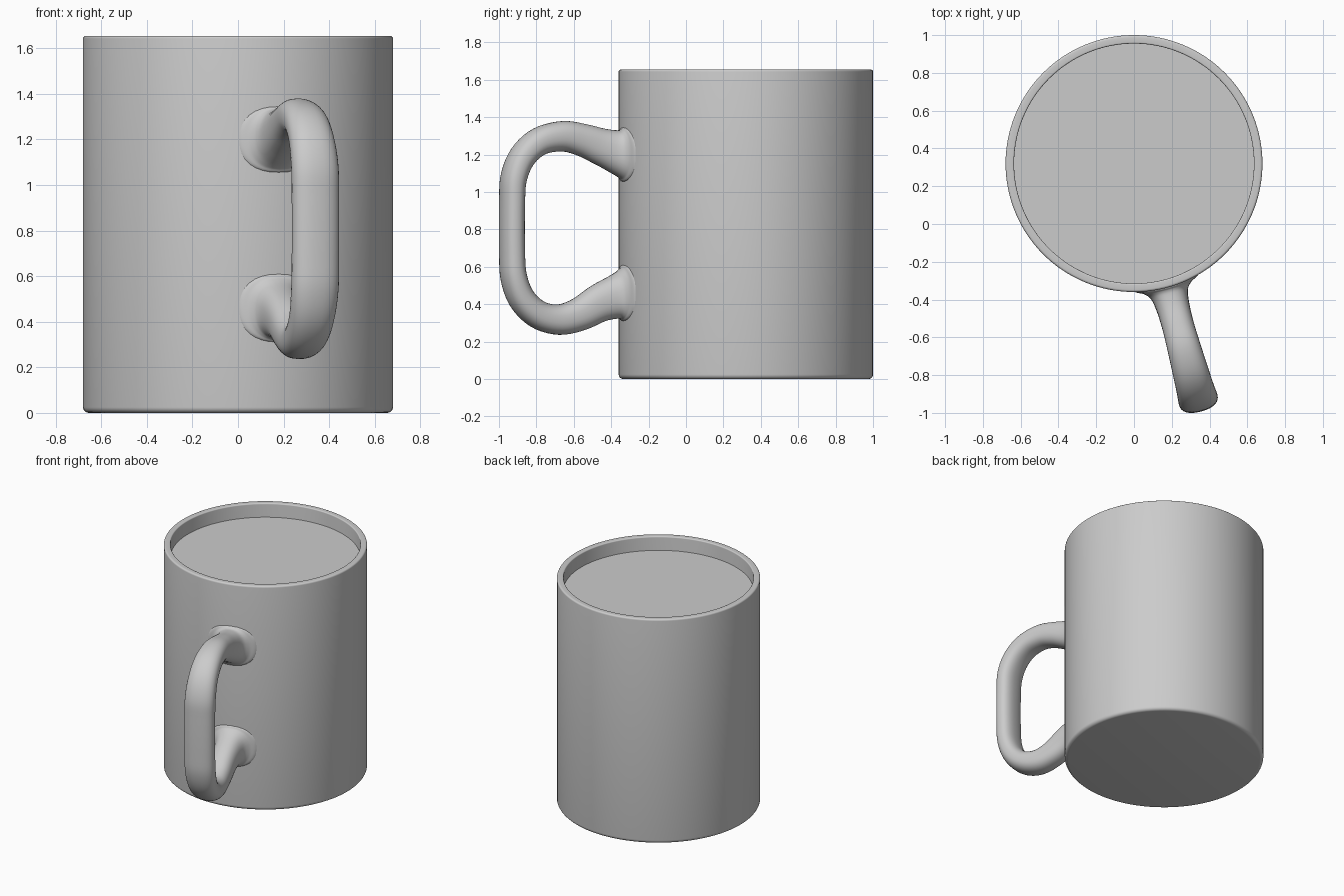
import bpy, math

if "Cube" in bpy.data.objects:
    bpy.data.objects.remove(bpy.data.objects["Cube"])

CY, R, H = 0.32, 0.68, 1.655      # cup axis y, outer radius, height
ANG = math.radians(15.2)          # handle swings this far from -y towards +x
CA, SA = math.cos(ANG), math.sin(ANG)


def make_object(name, verts, faces):
    me = bpy.data.meshes.new(name)
    me.from_pydata(verts, [], faces)
    ob = bpy.data.objects.new(name, me)
    bpy.context.collection.objects.link(ob)
    bpy.ops.object.select_all(action='DESELECT')
    ob.select_set(True)
    bpy.context.view_layer.objects.active = ob
    bpy.ops.object.mode_set(mode='EDIT')
    bpy.ops.mesh.select_all(action='SELECT')
    bpy.ops.mesh.normals_make_consistent(inside=False)
    bpy.ops.object.mode_set(mode='OBJECT')
    bpy.ops.object.shade_smooth_by_angle(angle=math.radians(35))
    return ob


def skin(rings, n):
    """Quads between consecutive rings, n-gon caps on both ends."""
    verts = [v for ring in rings for v in ring]
    faces = [(i * n + j, i * n + (j + 1) % n, (i + 1) * n + (j + 1) % n, (i + 1) * n + j)
             for i in range(len(rings) - 1) for j in range(n)]
    faces += [tuple(range(n)), tuple(range(len(verts) - n, len(verts)))]
    return verts, faces


def circle(r, z, n=128):
    return [(r * math.cos(math.tau * j / n), CY + r * math.sin(math.tau * j / n), z) for j in range(n)]


def corner(r, z, rad, a0, a1, steps=5):
    return [(r + rad * math.cos(math.radians(a0 + (a1 - a0) * i / steps)),
             z + rad * math.sin(math.radians(a0 + (a1 - a0) * i / steps))) for i in range(steps + 1)]


# Cup: turned profile from the base, over the rim and down inside
profile = (corner(R - 0.025, 0.025, 0.025, -90, 0)
           + corner(R - 0.012, H - 0.012, 0.012, 0, 90)
           + corner(0.635 + 0.008, H - 0.008, 0.008, 90, 180)
           + [(0.635, 0.08), (0.61, 0.055)])
make_object("cup", *skin([circle(r, z) for r, z in profile], 128))

# Drink surface just below the rim
make_object("drink", circle(0.636, 1.553), [tuple(range(128))])

# Handle stations: y and z in the side view, width across, thickness
stations = [
    (-0.29, 1.200, 0.40, 0.32), (-0.335, 1.200, 0.35, 0.29), (-0.35, 1.203, 0.26, 0.262),
    (-0.38, 1.213, 0.20, 0.235), (-0.45, 1.240, 0.175, 0.20), (-0.55, 1.277, 0.17, 0.175),
    (-0.66, 1.298, 0.178, 0.163), (-0.78, 1.272, 0.19, 0.15), (-0.87, 1.195, 0.20, 0.14),
    (-0.92, 1.080, 0.21, 0.132), (-0.93, 0.940, 0.21, 0.127), (-0.93, 0.680, 0.21, 0.127),
    (-0.92, 0.540, 0.21, 0.132), (-0.875, 0.425, 0.20, 0.14), (-0.79, 0.345, 0.19, 0.15),
    (-0.68, 0.318, 0.178, 0.163), (-0.57, 0.346, 0.17, 0.178), (-0.46, 0.408, 0.175, 0.205),
    (-0.38, 0.442, 0.20, 0.24), (-0.35, 0.455, 0.26, 0.27), (-0.335, 0.460, 0.35, 0.30),
    (-0.29, 0.460, 0.40, 0.33),
]


def spline(pts, steps=5):
    out = []
    for i in range(1, len(pts) - 2):
        a, b, c, d = pts[i - 1:i + 3]
        for s in range(steps):
            t = s / steps
            out.append([0.5 * (2 * q + (r - p) * t + (2 * p - 5 * q + 4 * r - s_) * t * t
                               + (3 * q - p - 3 * r + s_) * t ** 3) for p, q, r, s_ in zip(a, b, c, d)])
    return out + [list(pts[-2])]


path = spline([stations[0]] + stations + [stations[-1]])
N = 32
rings = []
for i, (y, z, w, t) in enumerate(path):
    r = (CY - y) / CA
    p, q = path[max(i - 1, 0)], path[min(i + 1, len(path) - 1)]
    tr, tz = (p[0] - q[0]) / CA, q[1] - p[1]
    m = math.hypot(tr, tz)
    tr, tz = tr / m, tz / m
    # Near the wall the sections face the wall and follow its curve
    k = min(max((r - 0.69) / 0.16, 0), 1)
    tr, tz = tr * k + math.copysign(1 - k, tr), tz * k
    m = math.hypot(tr, tz)
    tr, tz = tr / m, tz / m
    ring = []
    for j in range(N):
        a = math.tau * j / N
        c, s = math.cos(a), math.sin(a)
        u = 0.5 * w * math.copysign(abs(c) ** 0.85, c)
        v = 0.5 * t * math.copysign(abs(s) ** 0.85, s)
        rr = r - tz * v - (1 - k) * (R - math.sqrt(R * R - u * u))
        ring.append((rr * SA + u * CA, CY - rr * CA + u * SA, z + tr * v))
    rings.append(ring)
make_object("handle", *skin(rings, N))
